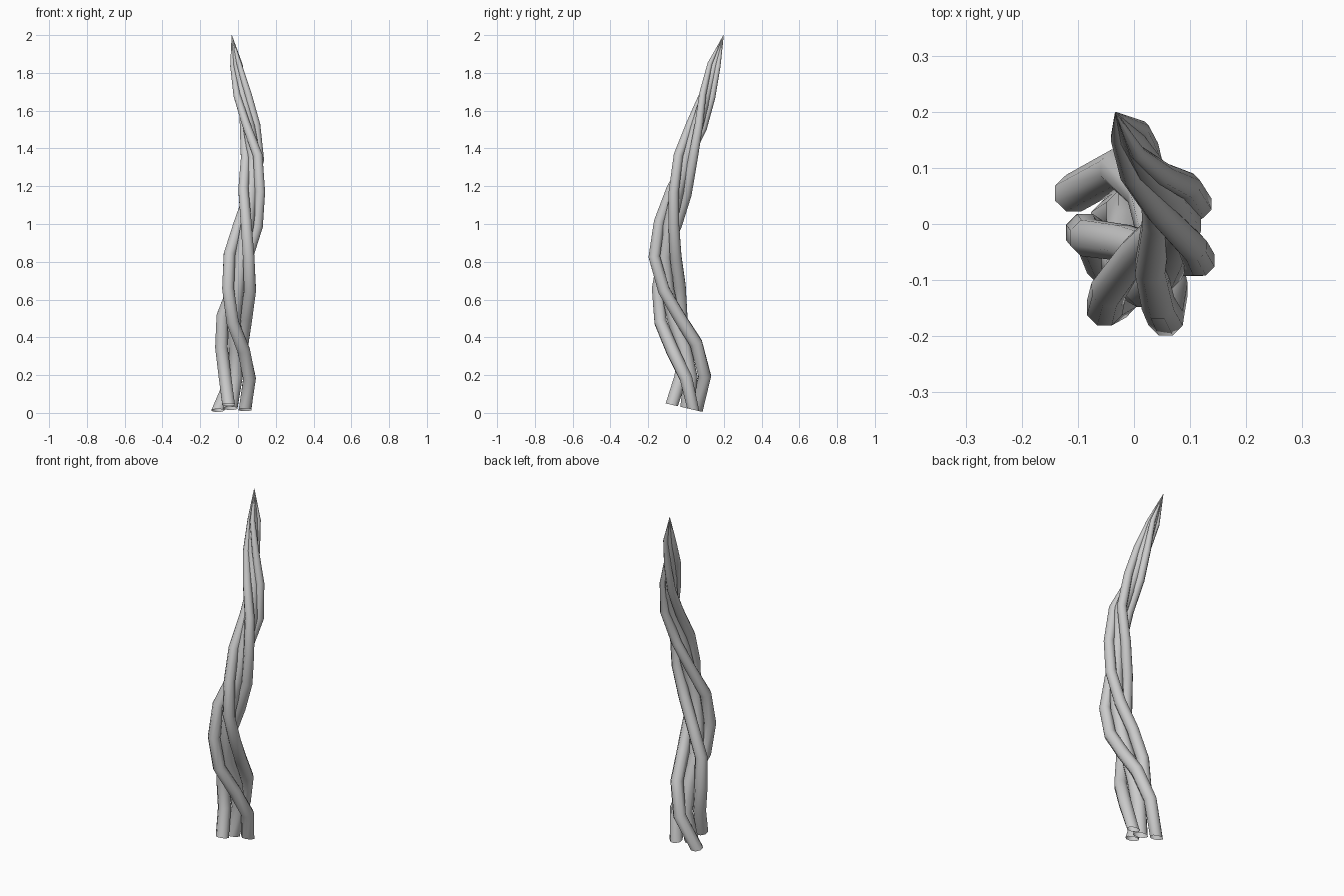
import bpy, bmesh
from math import sin, cos, pi, radians
from mathutils import Vector

if "Cube" in bpy.data.objects:
    bpy.data.objects.remove(bpy.data.objects["Cube"])

# Winding spine of the horn: x, y, z, strand offset, strand thickness, core thickness
SPINE = [
    (-0.04, 0.006, 0.024, 0.084, 0.036, 0.040),
    (-0.012, 0.024, 0.19, 0.077, 0.036, 0.040),
    (-0.012, -0.012, 0.35, 0.076, 0.036, 0.040),
    (-0.022, -0.065, 0.50, 0.073, 0.035, 0.039),
    (-0.003, -0.10, 0.66, 0.070, 0.034, 0.038),
    (0.020, -0.113, 0.83, 0.066, 0.033, 0.038),
    (0.050, -0.085, 1.00, 0.058, 0.031, 0.037),
    (0.068, -0.047, 1.17, 0.052, 0.029, 0.037),
    (0.086, 0.0, 1.35, 0.046, 0.027, 0.036),
    (0.057, 0.060, 1.52, 0.040, 0.024, 0.034),
    (0.024, 0.104, 1.68, 0.034, 0.020, 0.029),
    (-0.003, 0.150, 1.84, 0.026, 0.014, 0.022),
    (-0.033, 0.199, 2.00, 0.0, 0.001, 0.001),
]
SIDES = 8
TWIST = radians(-248)      # turn per unit of height
BASE_AXIS = Vector((0, 0.23, 1)).normalized()   # slanted cut at the foot
centres = [Vector(s[:3]) for s in SPINE]


def frame(pts, i):
    """Two directions square to the path at point i."""
    t = BASE_AXIS if i == 0 else (pts[min(i + 1, len(pts) - 1)] - pts[i - 1]).normalized()
    u = Vector((0, 1, 0)).cross(t).normalized()
    return u, t.cross(u)


def tube(name, pts, radii):
    """Eight-sided tapering tube along a path, open at the foot."""
    bm = bmesh.new()
    rings = []
    for i, (p, r) in enumerate(zip(pts, radii)):
        u, v = frame(pts, i)
        rings.append([bm.verts.new(p + r * (u * cos(a) + v * sin(a)))
                      for a in (2 * pi * (k + 0.5) / SIDES for k in range(SIDES))])
    for a, b in zip(rings, rings[1:]):
        for k in range(SIDES):
            n = (k + 1) % SIDES
            bm.faces.new((a[k], a[n], b[n], b[k])).smooth = True
    bm.faces.new(rings[-1])
    me = bpy.data.meshes.new(name)
    bm.to_mesh(me)
    bm.free()
    ob = bpy.data.objects.new(name, me)
    bpy.context.collection.objects.link(ob)
    return ob


# Central core
tube("core", centres, [s[5] for s in SPINE])

# Three strands twisted round the core
for n in range(3):
    start = radians(143 + 120 * n)
    pts = []
    for i, (c, s) in enumerate(zip(centres, SPINE)):
        u, v = frame(centres, i)
        a = start + TWIST * (s[2] - 0.025)
        pts.append(c + s[3] * (u * cos(a) + v * sin(a)))
    tube(f"twisted_strand_{n + 1}", pts, [s[4] for s in SPINE])
